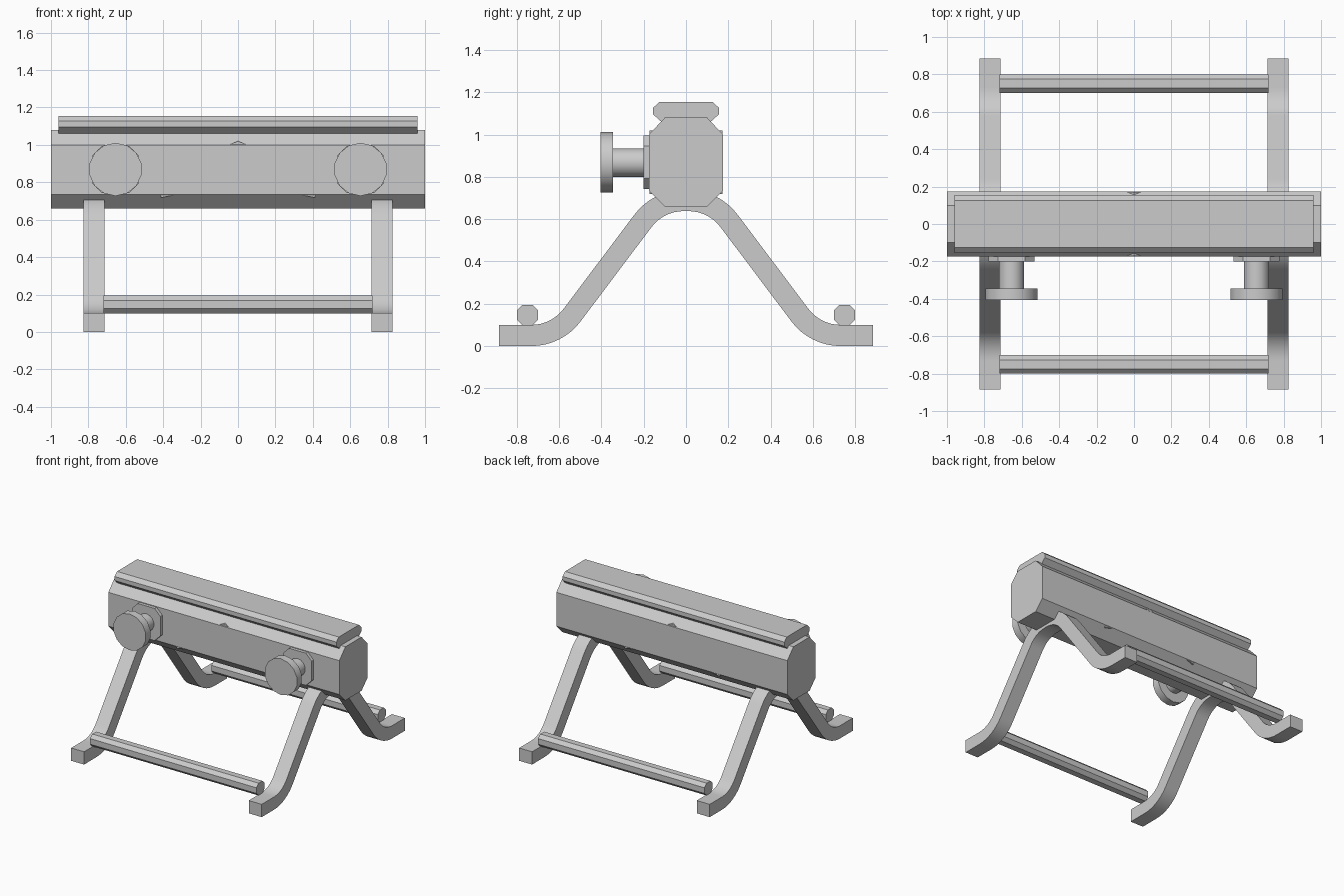
import bpy, bmesh, math
from mathutils import Vector, Matrix

if "Cube" in bpy.data.objects:
    bpy.data.objects.remove(bpy.data.objects["Cube"])


def prism(name, profile, axis, lo, hi, smooth=False):
    """Extrude a closed profile along x (profile is y,z) or y (profile is x,z)."""
    bm = bmesh.new()
    place = (lambda a, b, t: (t, a, b)) if axis == 'x' else (lambda a, b, t: (a, t, b))
    face = bm.faces.new([bm.verts.new(place(a, b, lo)) for a, b in profile])
    out = bmesh.ops.extrude_face_region(bm, geom=[face])
    verts = [g for g in out['geom'] if isinstance(g, bmesh.types.BMVert)]
    bmesh.ops.translate(bm, verts=verts, vec=place(0, 0, hi - lo))
    bmesh.ops.recalc_face_normals(bm, faces=bm.faces)
    mesh = bpy.data.meshes.new(name)
    bm.to_mesh(mesh)
    bm.free()
    ob = bpy.data.objects.new(name, mesh)
    bpy.context.collection.objects.link(ob)
    if smooth:
        bpy.ops.object.select_all(action='DESELECT')
        ob.select_set(True)
        bpy.context.view_layer.objects.active = ob
        bpy.ops.object.shade_smooth_by_angle(angle=math.radians(35))
    return ob


def mirrored(half):
    """Close a right-hand half profile by mirroring it."""
    return half + [(-a, b) for a, b in reversed(half) if abs(a) > 1e-6]


def chamfered(ca, cb, ha, hb, c):
    """Rectangle with cut corners."""
    pts = [(ha, hb - c), (ha - c, hb), (c - ha, hb), (-ha, hb - c),
           (-ha, c - hb), (c - ha, -hb), (ha - c, -hb), (ha, c - hb)]
    return [(ca + a, cb + b) for a, b in pts]


def circle(ca, cb, r, n):
    return [(ca + r * math.sin(2 * math.pi * i / n),
             cb + r * math.cos(2 * math.pi * i / n)) for i in range(n)]


def bent_strip(corners, half_thick, tangent, steps=8):
    """Outline of a strip following a path with rounded bends."""
    pts = [Vector(p) for p in corners]
    path = [(pts[0], (pts[1] - pts[0]).normalized())]
    for p0, p1, p2 in zip(pts, pts[1:], pts[2:]):
        d0, d1 = (p1 - p0).normalized(), (p2 - p1).normalized()
        ang = math.atan2(d0.x * d1.y - d0.y * d1.x, d0.dot(d1))
        side = 1 if ang > 0 else -1
        radius = tangent / math.tan(abs(ang) / 2)
        centre = p1 - d0 * tangent + Vector((-d0.y, d0.x)) * radius * side
        for i in range(steps + 1):
            d = Matrix.Rotation(ang * i / steps, 2) @ d0
            path.append((centre - Vector((-d.y, d.x)) * radius * side, d))
    path.append((pts[-1], (pts[-1] - pts[-2]).normalized()))
    left = [p + Vector((-d.y, d.x)) * half_thick for p, d in path]
    right = [p - Vector((-d.y, d.x)) * half_thick for p, d in path]
    return [tuple(p) for p in left + right[::-1]]


# Main beam and the rail on top of it
prism("main_beam", mirrored([(0.10, 0.66), (0.175, 0.735), (0.175, 1.0), (0.10, 1.08)]),
      'x', -1, 1)
prism("top_rail", mirrored([(0.105, 1.05), (0.155, 1.095), (0.155, 1.127), (0.125, 1.155)]),
      'x', -0.96, 0.96)

# Inner core whose corners just break through the beam chamfers
prism("inner_core", mirrored([(0, 0.80), (0.41, 0.718), (0.45, 0.83), (0, 1.02)]),
      'y', -0.172, 0.172)

# Bent leg frames
leg = bent_strip([(-0.885, 0.05), (-0.611, 0.05), (-0.131, 0.688),
                  (0.131, 0.688), (0.611, 0.05), (0.885, 0.05)], 0.05, 0.12)
for label, s in (("left", -1), ("right", 1)):
    prism(f"{label}_leg_frame", leg, 'x', s * 0.713, s * 0.825, smooth=True)

    # Clamp knob: collar, shaft and disc
    x, z = s * 0.655, 0.869
    prism(f"{label}_knob_collar", chamfered(x, z, 0.123, 0.126, 0.05), 'y', -0.20, -0.165)
    prism(f"{label}_knob_shaft", circle(x, z - 0.002, 0.068, 14), 'y', -0.36, -0.19, smooth=True)
    prism(f"{label}_knob_disc", circle(x, z, 0.142, 14), 'y', -0.405, -0.345, smooth=True)

# Cross bars resting on the feet
for label, s in (("front", -1), ("back", 1)):
    prism(f"{label}_cross_bar", chamfered(s * 0.75, 0.147, 0.05, 0.048, 0.026), 'x', -0.72, 0.72)
